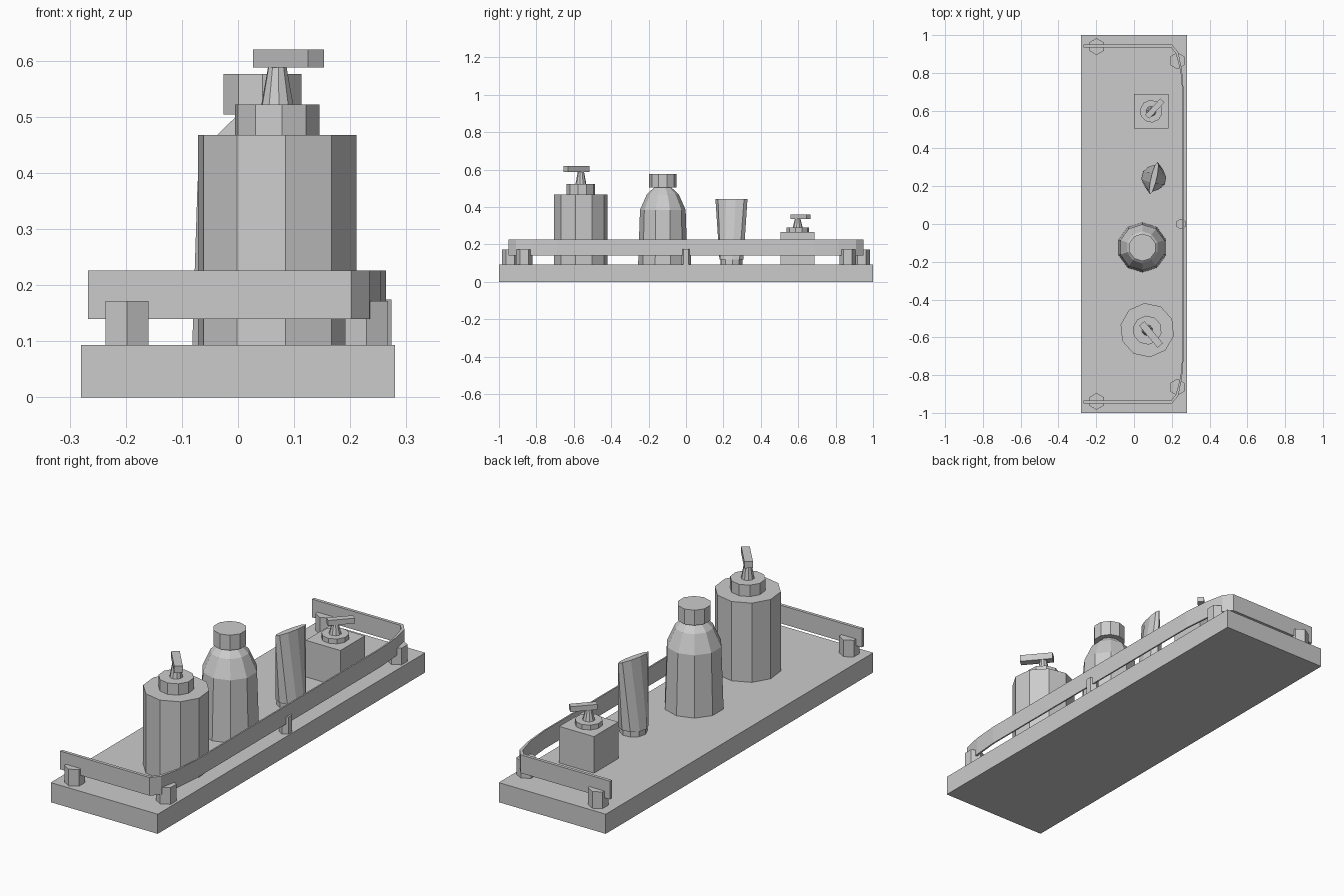
import bpy, bmesh, math
from mathutils import Matrix

if "Cube" in bpy.data.objects:
    bpy.data.objects.remove(bpy.data.objects["Cube"])


def finish(name, bm):
    bmesh.ops.recalc_face_normals(bm, faces=bm.faces)
    me = bpy.data.meshes.new(name)
    bm.to_mesh(me)
    bm.free()
    ob = bpy.data.objects.new(name, me)
    bpy.context.collection.objects.link(ob)
    return ob


def loft(name, center, rings, sides=10, turn=0.0, twist=0.0):
    """Stack of elliptical rings (rx, ry, z), capped at both ends."""
    bm = bmesh.new()
    loops = []
    for rx, ry, z in rings:
        loop = []
        for i in range(sides):
            a = math.radians(turn) + 2 * math.pi * i / sides
            x, y = rx * math.cos(a), ry * math.sin(a)
            c, s = math.cos(math.radians(twist)), math.sin(math.radians(twist))
            loop.append(bm.verts.new((center[0] + x * c - y * s, center[1] + x * s + y * c, z)))
        loops.append(loop)
    for a, b in zip(loops, loops[1:]):
        for i in range(sides):
            j = (i + 1) % sides
            bm.faces.new((a[i], a[j], b[j], b[i]))
    bm.faces.new(loops[0][::-1])
    bm.faces.new(loops[-1])
    return finish(name, bm)


def turned(name, center, profile, sides=10, turn=0.0):
    return loft(name, center, [(r, r, z) for r, z in profile], sides, turn)


def box(name, center, size, z0, z1, angle=0.0):
    bm = bmesh.new()
    m = (Matrix.Translation((center[0], center[1], (z0 + z1) / 2))
         @ Matrix.Rotation(math.radians(angle), 4, 'Z')
         @ Matrix.Diagonal((size[0], size[1], z1 - z0, 1)))
    bmesh.ops.create_cube(bm, size=1, matrix=m)
    return finish(name, bm)


TOP = 0.093

# Shelf board
box("shelf_board", (0, 0), (0.56, 2.0), 0, TOP)

# Guard rail: bent strip, mirrored front to back
outer = [(-0.267, 0.949), (0.202, 0.949), (0.234, 0.910), (0.254, 0.815), (0.264, 0.69)]
inner = [(-0.267, 0.934), (0.197, 0.934), (0.222, 0.902), (0.246, 0.810), (0.257, 0.69)]
outer += [(x, -y) for x, y in reversed(outer)]
inner += [(x, -y) for x, y in reversed(inner)]
bm = bmesh.new()
rows = [[bm.verts.new((o[0], o[1], 0.14)) for o in outer],
        [bm.verts.new((o[0], o[1], 0.226)) for o in outer],
        [bm.verts.new((o[0], o[1], 0.226)) for o in inner],
        [bm.verts.new((o[0], o[1], 0.14)) for o in inner]]
for k in range(4):
    a, b = rows[k], rows[(k + 1) % 4]
    for i in range(len(a) - 1):
        bm.faces.new((a[i], a[i + 1], b[i + 1], b[i]))
for e in (0, -1):
    bm.faces.new([r[e] for r in rows])
finish("guard_rail", bm)

# Hexagonal rail posts
for side, label in ((-1, "front"), (1, "back")):
    turned(label + "_end_post", (-0.198, side * 0.939), [(0.0445, TOP), (0.0445, 0.172)], 6, 30)
    turned(label + "_corner_post", (0.229, side * 0.864), [(0.0445, TOP), (0.0445, 0.172)], 6, 30)
turned("middle_post", (0.249, 0), [(0.028, TOP), (0.028, 0.174)], 6, 30)

# Large pump bottle
c = (0.07, -0.562)
turned("pump_bottle_body", c, [(0.144, TOP), (0.144, 0.468)], 10, 24)
turned("pump_bottle_collar", c, [(0.077, 0.468), (0.077, 0.522)], 10, 24)
turned("pump_bottle_stem", c, [(0.029, 0.522), (0.017, 0.588)], 10, 24)
box("pump_bottle_nozzle", (0.09, -0.585), (0.152, 0.037), 0.588, 0.62, -50)

# Capped bottle
c = (0.044, -0.124)
turned("capped_bottle_body", c,
       [(0.132, TOP), (0.122, 0.385), (0.085, 0.468), (0.045, 0.505)], 10, 18)
turned("capped_bottle_cap", c, [(0.073, 0.504), (0.073, 0.576)], 10, 18)

# Squeeze tube, round at the base and pinched flat at the top
c = (0.105, 0.243)
loft("tube_cap", c, [(0.060, 0.060, TOP), (0.060, 0.060, 0.12)], 10, 0, 77)
loft("squeeze_tube", c, [(0.066, 0.066, 0.12), (0.088, 0.015, 0.443)], 10, 0, 77)

# Small square pump bottle
c = (0.091, 0.597)
box("square_bottle_body", c, (0.182, 0.182), TOP, 0.266)
turned("square_bottle_collar", c, [(0.06, 0.266), (0.06, 0.289)], 10, 24)
turned("square_bottle_stem", c, [(0.027, 0.289), (0.015, 0.336)], 10, 24)
box("square_bottle_nozzle", (0.110, 0.611), (0.118, 0.03), 0.336, 0.361, 47)
